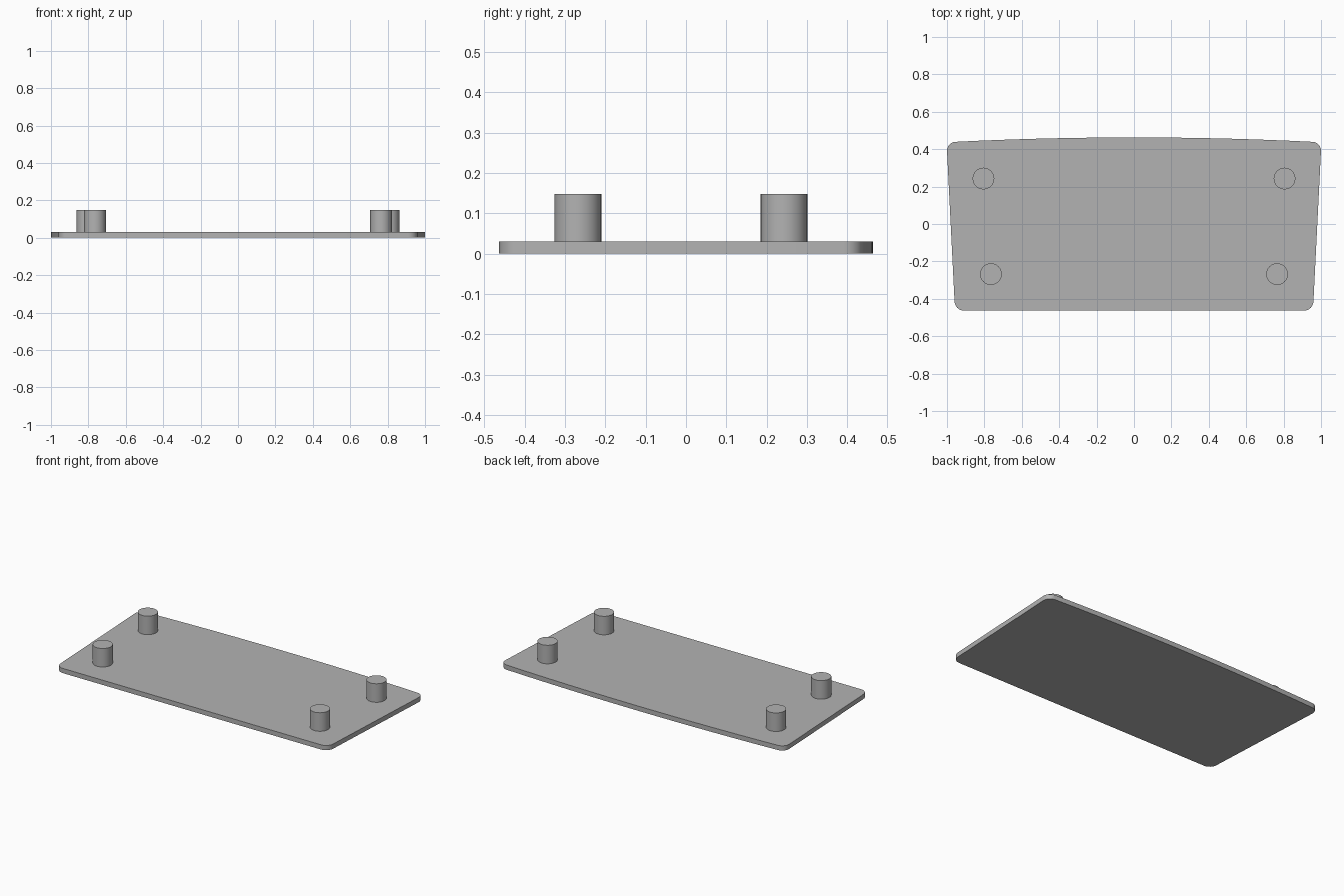
import bpy, bmesh

cube = bpy.data.objects.get("Cube")
if cube:
    bpy.data.objects.remove(cube, do_unlink=True)

THICK, PEG_TOP, PEG_R = 0.03, 0.148, 0.058

grey = bpy.data.materials.new("plain_grey")
grey.use_nodes = True
colour = (0.45, 0.45, 0.45, 1)
grey.diffuse_color = colour
grey.node_tree.nodes["Principled BSDF"].inputs["Base Color"].default_value = colour


def finish(bm, name):
    bmesh.ops.recalc_face_normals(bm, faces=bm.faces[:])
    mesh = bpy.data.meshes.new(name)
    bm.to_mesh(mesh)
    bm.free()
    mesh.materials.append(grey)
    obj = bpy.data.objects.new(name, mesh)
    bpy.context.collection.objects.link(obj)
    bpy.ops.object.select_all(action='DESELECT')
    obj.select_set(True)
    bpy.context.view_layer.objects.active = obj
    bpy.ops.object.shade_smooth_by_angle(angle=0.6)
    return obj


# Tapered plate: straight front edge, gently bowed back edge, rounded corners
front_x, back_x, half_y, corner_y, steps = 0.957, 1.002, 0.463, 0.437, 12
bm = bmesh.new()
outline = [(-front_x, -half_y), (front_x, -half_y)]
for i in range(steps + 1):
    t = 1 - 2 * i / steps
    outline.append((back_x * t, half_y - (half_y - corner_y) * t * t))
verts = [bm.verts.new((x, y, 0)) for x, y in outline]
bm.faces.new(verts)
corners = [verts[0], verts[1], verts[2], verts[-1]]
bmesh.ops.bevel(bm, geom=corners, offset=0.047, segments=6, profile=0.5,
                affect='VERTICES')
top = bmesh.ops.extrude_face_region(bm, geom=bm.faces[:])["geom"]
bmesh.ops.translate(bm, vec=(0, 0, THICK),
                    verts=[g for g in top if isinstance(g, bmesh.types.BMVert)])
finish(bm, "base_plate")

# Four round pegs standing on the plate
for row, x, y in (("front", 0.765, -0.268), ("back", 0.805, 0.243)):
    for side, sign in (("left", 1), ("right", -1)):
        bm = bmesh.new()
        bmesh.ops.create_cone(bm, cap_ends=True, segments=32, radius1=PEG_R,
                              radius2=PEG_R, depth=PEG_TOP - THICK)
        peg = finish(bm, f"{row}_{side}_peg")
        peg.location = (sign * x, y, (PEG_TOP + THICK) / 2)
